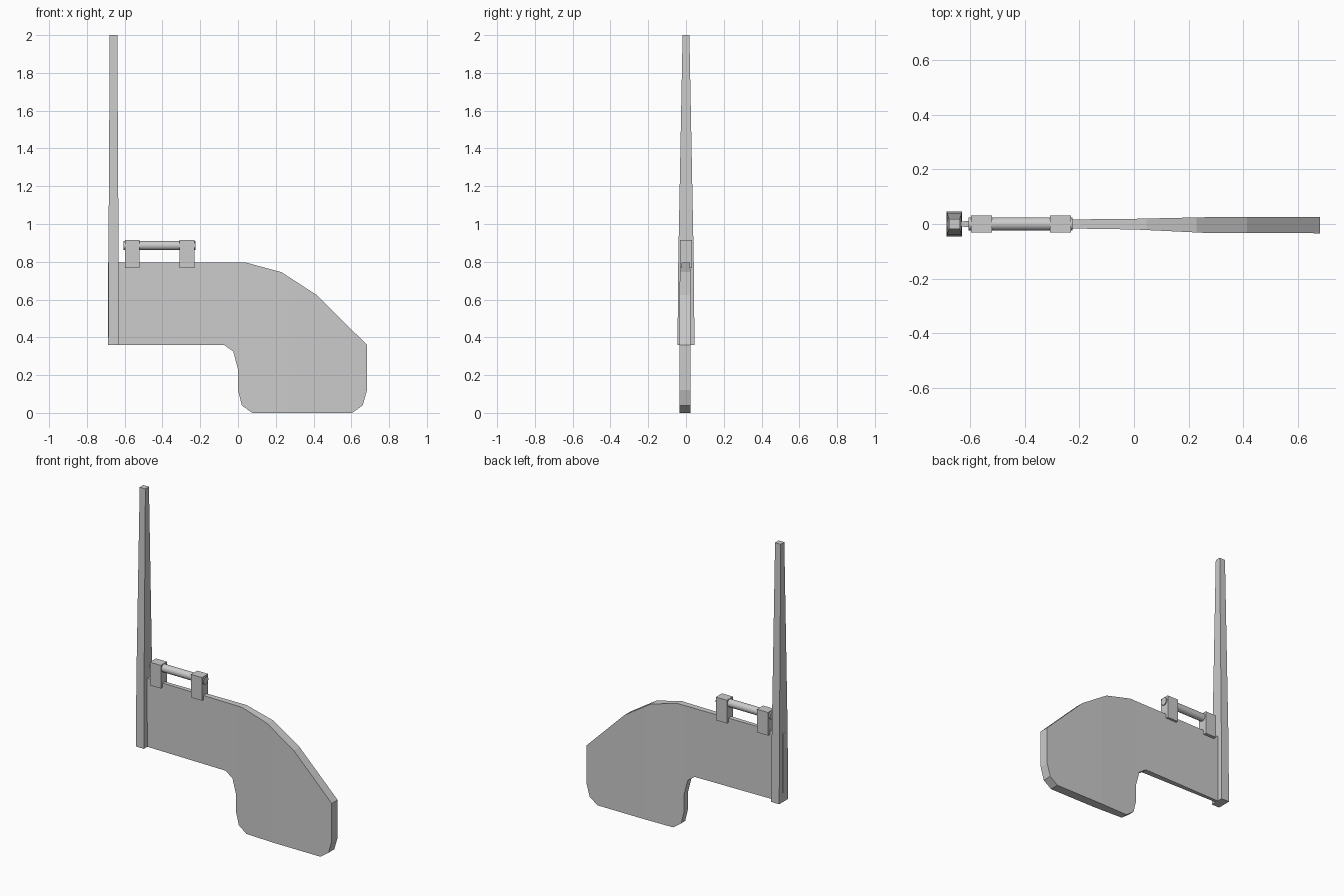
import bpy, bmesh
from math import pi

if "Cube" in bpy.data.objects:
    bpy.data.objects.remove(bpy.data.objects["Cube"])


def make_object(name, bm):
    bmesh.ops.recalc_face_normals(bm, faces=bm.faces)
    mesh = bpy.data.meshes.new(name)
    bm.to_mesh(mesh)
    bm.free()
    obj = bpy.data.objects.new(name, mesh)
    bpy.context.collection.objects.link(obj)
    return obj


def side_range(x):
    """Front and back y of the blade at x (thin at the post, thick at the tip)."""
    stations = [(-0.69, -0.009, 0.009), (-0.2, -0.017, 0.017),
                (0.0, -0.02, 0.019), (0.27, -0.033, 0.025), (0.69, -0.034, 0.025)]
    for a, b in zip(stations, stations[1:]):
        if x <= b[0] + 1e-5:
            t = (x - a[0]) / (b[0] - a[0])
            return a[1] + t * (b[1] - a[1]), a[2] + t * (b[2] - a[2])
    return stations[-1][1:]


# Blade: side profile, cut at the thickness stations and given depth
profile = [(-0.687, 0.795), (0.045, 0.795), (0.23, 0.745), (0.415, 0.625),
           (0.683, 0.36), (0.683, 0.12), (0.66, 0.04), (0.605, 0.0),
           (0.075, 0.0), (0.02, 0.04), (0.0, 0.12), (0.0, 0.23),
           (-0.025, 0.325), (-0.075, 0.36), (-0.687, 0.36)]
bm = bmesh.new()
bm.faces.new([bm.verts.new((x, 0, z)) for x, z in profile])
for cut in (-0.2, 0.001, 0.27):
    bmesh.ops.bisect_plane(bm, geom=bm.verts[:] + bm.edges[:] + bm.faces[:],
                           plane_co=(cut, 0, 0), plane_no=(1, 0, 0))
front = bm.verts[:]
ext = bmesh.ops.extrude_face_region(bm, geom=bm.faces[:], use_keep_orig=True)
back = [g for g in ext["geom"] if isinstance(g, bmesh.types.BMVert)]
for v in front:
    v.co.y = side_range(v.co.x)[0]
for v in back:
    v.co.y = side_range(v.co.x)[1]
make_object("blade", bm)

# Post: rectangular sections, tapering above the blade
bm = bmesh.new()
rings = []
for z, hx, hy in ((0.36, 0.028, 0.045), (0.8, 0.027, 0.041), (2.0, 0.02, 0.018)):
    rings.append([bm.verts.new((-0.659 + sx * hx, sy * hy, z))
                  for sx, sy in ((-1, -1), (1, -1), (1, 1), (-1, 1))])
for lo, hi in zip(rings, rings[1:]):
    for i in range(4):
        j = (i + 1) % 4
        bm.faces.new((lo[i], lo[j], hi[j], hi[i]))
bm.faces.new(rings[0])
bm.faces.new(rings[-1])
make_object("post", bm)

# Handle brackets clamped over the top edge
for name, x in (("inner_bracket", -0.56), ("outer_bracket", -0.27)):
    bm = bmesh.new()
    bmesh.ops.create_cube(bm, size=1)
    for v in bm.verts:
        v.co = (x + v.co.x * 0.077, v.co.y * 0.062, 0.841 + v.co.z * 0.147)
    make_object(name, bm)

# Handle rod through both brackets
bpy.ops.mesh.primitive_cylinder_add(vertices=16, radius=0.0245, depth=0.381,
                                    location=(-0.416, 0, 0.886), rotation=(0, pi / 2, 0))
bpy.context.object.name = "handle_rod"
bpy.ops.object.shade_smooth_by_angle()
